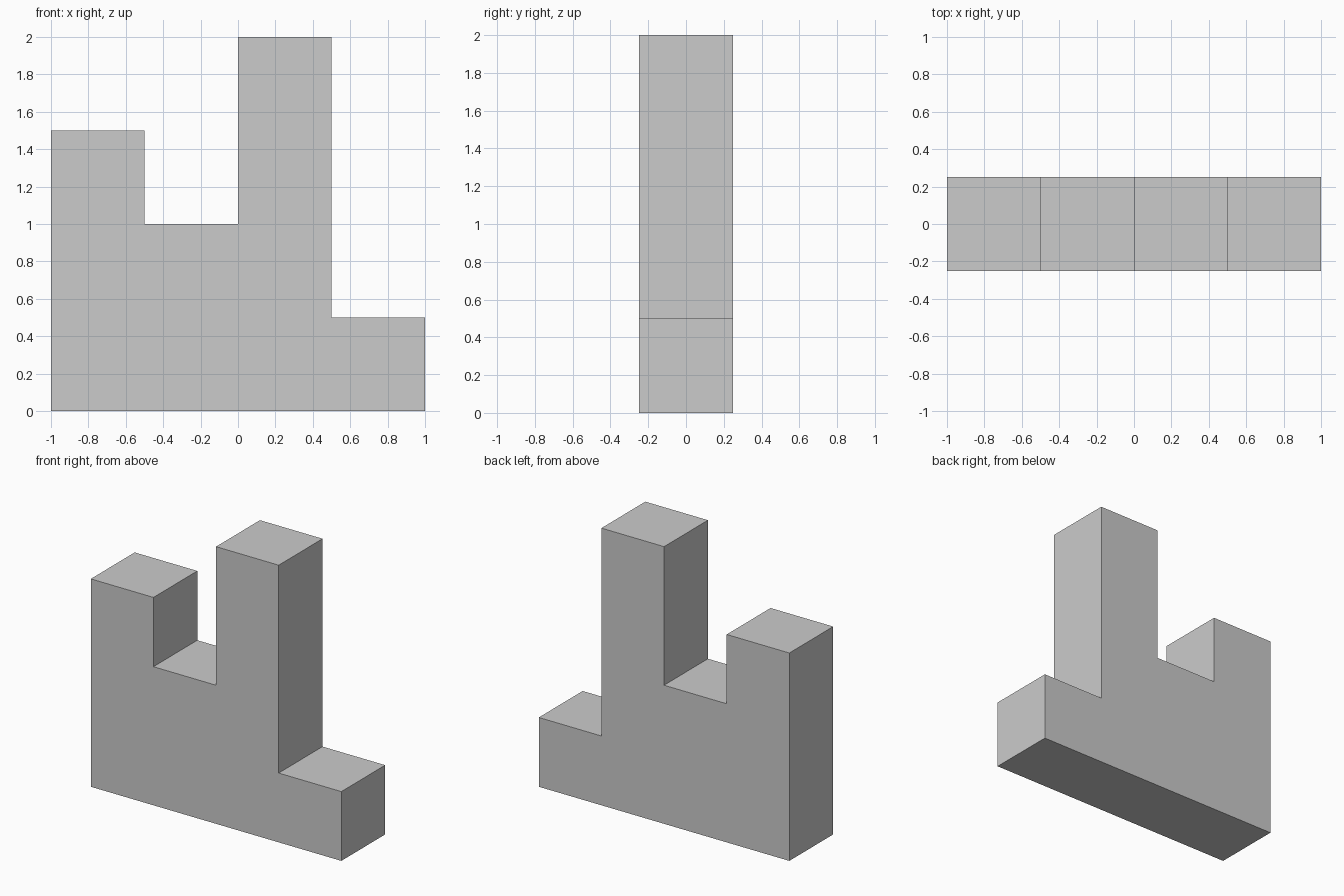
import bpy
import bmesh

if "Cube" in bpy.data.objects:
    bpy.data.objects.remove(bpy.data.objects["Cube"])

DEPTH = 0.5

# Stepped front outline (x, z): left column, notch, tall column, low step
OUTLINE = [(-1, 0), (1, 0), (1, 0.5), (0.5, 0.5), (0.5, 2), (0, 2),
           (0, 1), (-0.5, 1), (-0.5, 1.5), (-1, 1.5)]


def extrude_profile(name, outline, depth):
    """Extrude an x-z outline along y, centred on y = 0."""
    bm = bmesh.new()
    front = bm.faces.new([bm.verts.new((x, -depth / 2, z)) for x, z in outline])
    result = bmesh.ops.extrude_face_region(bm, geom=[front], use_keep_orig=True)
    back = [v for v in result["geom"] if isinstance(v, bmesh.types.BMVert)]
    bmesh.ops.translate(bm, verts=back, vec=(0, depth, 0))
    bmesh.ops.recalc_face_normals(bm, faces=bm.faces)
    mesh = bpy.data.meshes.new(name)
    bm.to_mesh(mesh)
    bm.free()
    obj = bpy.data.objects.new(name, mesh)
    bpy.context.collection.objects.link(obj)
    return obj


# Single solid block with stepped columns
extrude_profile("stepped_block", OUTLINE, DEPTH)
